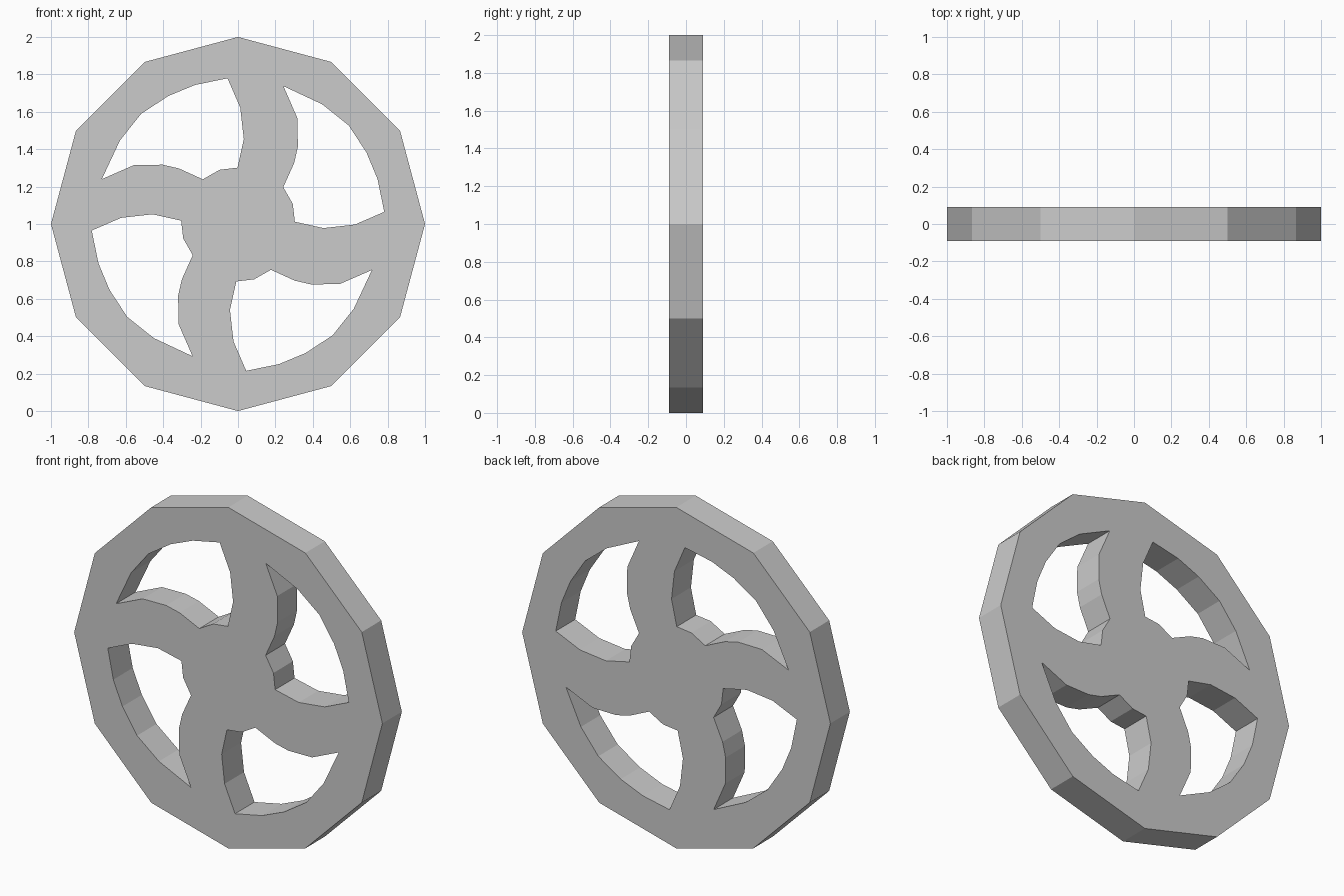
import bpy, bmesh, math
from mathutils import Matrix, Vector

if "Cube" in bpy.data.objects:
    bpy.data.objects.remove(bpy.data.objects["Cube"])

HALF_DEPTH = 0.09

# One window between two curved spokes, relative to the hub centre
WINDOW = [(.243, .722), (.45, .625), (.592, .512), (.687, .367), (.746, .225),
          (.782, .05), (.625, -.018), (.457, -.037), (.304, -.003), (.293, .092),
          (.242, .182), (.30, .31), (.32, .397), (.318, .55)]


def add_loop(curve, points):
    spline = curve.splines.new('POLY')
    spline.points.add(len(points) - 1)
    for p, (x, y) in zip(spline.points, points):
        p.co = (x, y, 0, 1)
    spline.use_cyclic_u = True
    spline.use_smooth = False


curve = bpy.data.curves.new("wheel_profile", 'CURVE')
curve.dimensions = '2D'
curve.fill_mode = 'BOTH'
curve.extrude = HALF_DEPTH

# Twelve-sided rim
add_loop(curve, [(math.sin(i * math.pi / 6), math.cos(i * math.pi / 6)) for i in range(12)])

# Four windows, leaving hub and swept spokes
for i in range(4):
    rot = Matrix.Rotation(i * math.pi / 2, 2)
    shift = Vector((-.006, -.003)) if i % 2 else Vector((0, .015))
    add_loop(curve, [tuple(rot @ Vector(p) + shift) for p in WINDOW])

# Convert to a flat-shaded upright mesh
temp = bpy.data.objects.new("profile", curve)
bpy.context.collection.objects.link(temp)
deps = bpy.context.evaluated_depsgraph_get()
mesh = bpy.data.meshes.new_from_object(temp.evaluated_get(deps))
bpy.data.objects.remove(temp)

bm = bmesh.new()
bm.from_mesh(mesh)
bmesh.ops.remove_doubles(bm, verts=bm.verts, dist=1e-4)
bm.transform(Matrix.Translation((0, 0, 1)) @ Matrix.Rotation(math.pi / 2, 4, 'X'))
bmesh.ops.recalc_face_normals(bm, faces=bm.faces)
for f in bm.faces:
    f.smooth = False
bm.to_mesh(mesh)
bm.free()

wheel = bpy.data.objects.new("spoked_wheel", mesh)
bpy.context.collection.objects.link(wheel)
